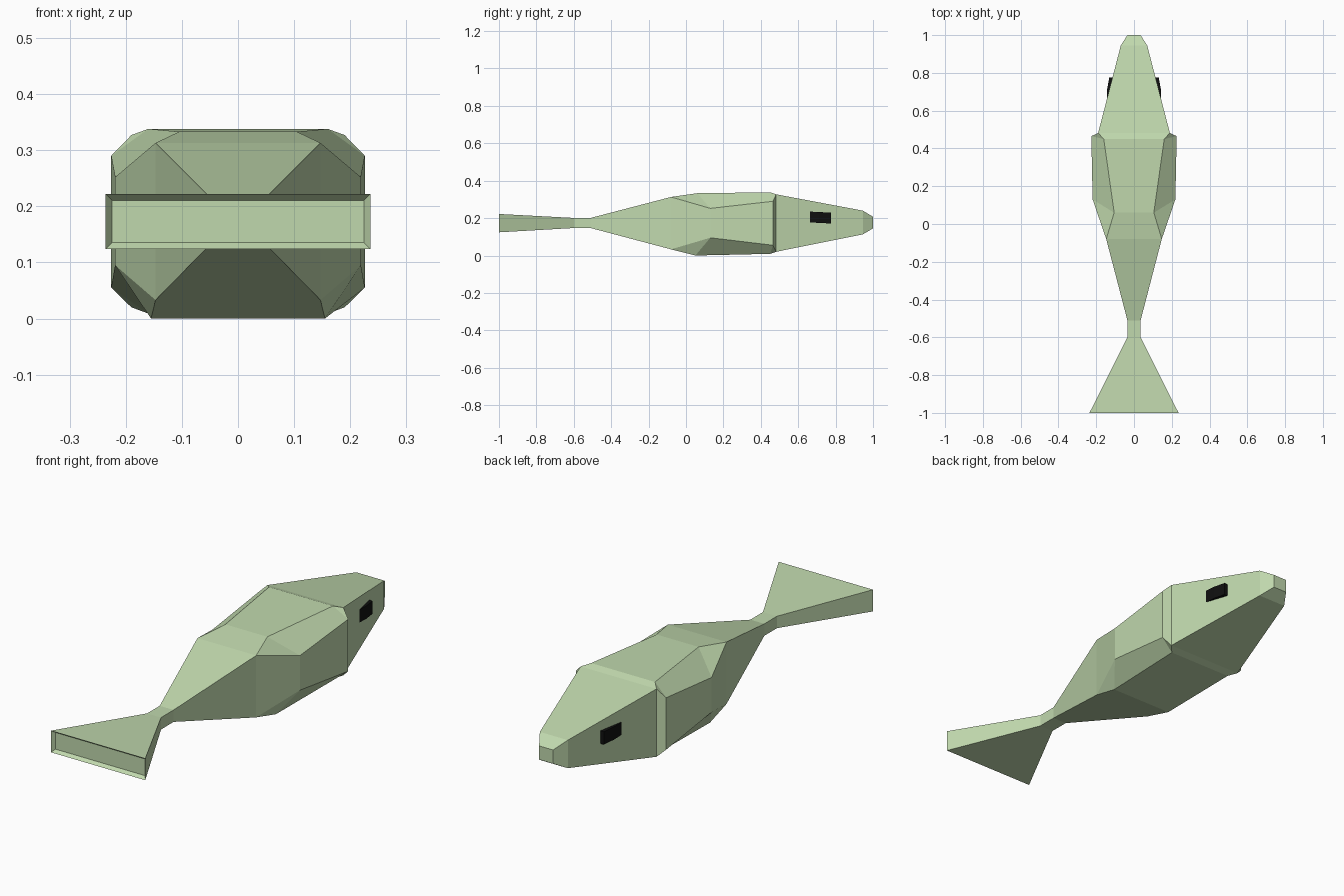
import bpy, bmesh

if "Cube" in bpy.data.objects:
    bpy.data.objects.remove(bpy.data.objects["Cube"])


def material(name, color):
    m = bpy.data.materials.new(name)
    m.diffuse_color = color
    m.use_nodes = True
    m.node_tree.nodes["Principled BSDF"].inputs["Base Color"].default_value = m.diffuse_color
    return m


green = material("pale_green", (0.53, 0.69, 0.42, 1))
black = material("black", (0.005, 0.005, 0.005, 1))


def finish(bm, name, mat):
    bmesh.ops.recalc_face_normals(bm, faces=bm.faces)
    mesh = bpy.data.meshes.new(name)
    bm.to_mesh(mesh)
    bm.free()
    mesh.materials.append(mat)
    obj = bpy.data.objects.new(name, mesh)
    bpy.context.collection.objects.link(obj)
    return obj


def box_ring(y, x, top, bottom):
    # Square section: flat-edge and side-edge corners coincide
    return oct_ring((y, x, top), (y, x, bottom), (y, x, top), (y, x, bottom))


def oct_ring(top, bottom, side_top, side_bottom):
    # Right half of the section, then its mirror image
    half = [(x, y, z) for y, x, z in (bottom, side_bottom, side_top, top)]
    return half + [(-x, y, z) for x, y, z in reversed(half)]


def loft(name, rings, mat, recess=None):
    bm = bmesh.new()
    loops = [[bm.verts.new(p) for p in ring] for ring in rings]
    n = len(loops[0])
    for a, b in zip(loops, loops[1:]):
        for i in range(n):
            j = (i + 1) % n
            bm.faces.new((a[i], a[j], b[j], b[i]))
    bm.faces.new(loops[0])
    bm.faces.new(loops[-1])
    bmesh.ops.remove_doubles(bm, verts=bm.verts, dist=0.0005)
    bmesh.ops.recalc_face_normals(bm, faces=bm.faces)
    if recess:
        end = min(bm.faces, key=lambda f: f.calc_center_median().y)
        bmesh.ops.inset_region(bm, faces=[end], thickness=recess, depth=-recess)
    return finish(bm, name, mat)


# Tail fin, narrow stalk, faceted body and tapering head in one skin
loft("fish_body", [
    box_ring(-1.0, 0.236, 0.222, 0.124),
    box_ring(-0.6, 0.035, 0.201, 0.147),
    box_ring(-0.51, 0.035, 0.201, 0.147),
    box_ring(-0.08, 0.147, 0.313, 0.033),
    oct_ring((0.06, 0.105, 0.333), (0.05, 0.155, 0.0),
             (0.13, 0.219, 0.252), (0.13, 0.219, 0.095)),
    oct_ring((0.45, 0.16, 0.338), (0.45, 0.16, 0.009),
             (0.465, 0.226, 0.29), (0.465, 0.226, 0.055)),
    box_ring(0.482, 0.19, 0.327, 0.02),
    box_ring(0.945, 0.07, 0.24, 0.113),
    box_ring(1.0, 0.035, 0.207, 0.145),
], green, recess=0.016)

# Eyes: thin bent plates set into the sides of the head
profile = [(0.10, 0.66), (0.143, 0.66), (0.142, 0.715), (0.131, 0.775), (0.09, 0.775)]
for side, label in ((1, "right"), (-1, "left")):
    loft(f"eye_{label}", [
        [(side * x, y, 0.177 - 0.05 * (y - 0.66)) for x, y in profile],
        [(side * x, y, 0.235 - 0.05 * (y - 0.66)) for x, y in profile],
    ], black)
